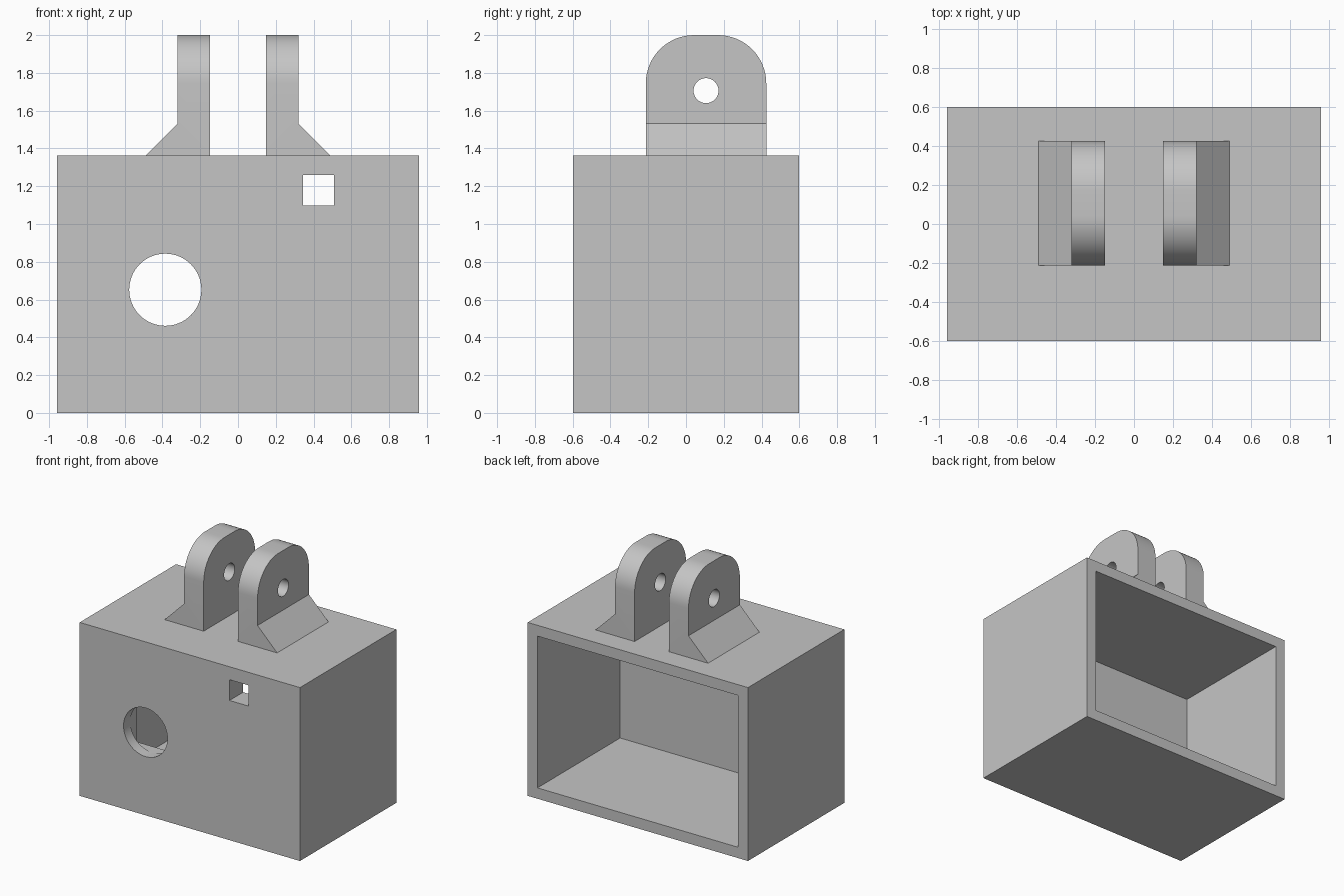
import bpy
import bmesh
from mathutils import Matrix, Vector

cube = bpy.data.objects.get("Cube")
if cube:
    bpy.data.objects.remove(cube, do_unlink=True)

GREY = (0.56, 0.56, 0.56, 1)
mat = bpy.data.materials.new("plain grey")
mat.use_nodes = True
mat.diffuse_color = GREY
mat.node_tree.nodes["Principled BSDF"].inputs["Base Color"].default_value = GREY

HALF_W, HALF_D, TOP = 0.957, 0.598, 1.362
WALL = 0.085
FRONT_WALL = 2 * WALL
ARM_FRONT, ARM_BACK = -0.213, 0.425
ARM_INNER, ARM_THICK = 0.149, 0.17


def finish(name, bm):
    bmesh.ops.recalc_face_normals(bm, faces=bm.faces[:])
    mesh = bpy.data.meshes.new(name)
    bm.to_mesh(mesh)
    bm.free()
    mesh.materials.append(mat)
    obj = bpy.data.objects.new(name, mesh)
    bpy.context.collection.objects.link(obj)
    return obj


def box(name, low, high):
    low, high = Vector(low), Vector(high)
    bm = bmesh.new()
    place = Matrix.Translation((low + high) / 2) @ Matrix.Diagonal((*(high - low), 1))
    bmesh.ops.create_cube(bm, size=1, matrix=place)
    return finish(name, bm)


def cylinder(name, centre, radius, depth, axis):
    bm = bmesh.new()
    turn = Matrix.Rotation(1.5707963, 4, "Y" if axis == "X" else "X")
    bmesh.ops.create_cone(bm, cap_ends=True, segments=64, radius1=radius, radius2=radius,
                          depth=depth, matrix=Matrix.Translation(centre) @ turn)
    return finish(name, bm)


def select_only(obj):
    bpy.ops.object.select_all(action="DESELECT")
    obj.select_set(True)
    bpy.context.view_layer.objects.active = obj


def cut(obj, cutter):
    cutter.hide_render = True
    select_only(obj)
    mod = obj.modifiers.new("cut", "BOOLEAN")
    mod.operation, mod.solver, mod.object = "DIFFERENCE", "EXACT", cutter
    bpy.ops.object.modifier_apply(modifier=mod.name)
    bpy.data.objects.remove(cutter, do_unlink=True)


# Housing, open at the back with a thicker front wall
housing = box("housing", (-HALF_W, -HALF_D, 0), (HALF_W, HALF_D, TOP))
inner_y = -HALF_D + FRONT_WALL
cut(housing, box("cavity_cutter", (-HALF_W + WALL, inner_y, WALL),
                 (HALF_W - WALL, HALF_D + 0.1, TOP - WALL)))

# Round opening with a square pocket behind it
hole_x, hole_z, hole_r = -0.385, 0.652, 0.192
cut(housing, box("pocket_cutter", (hole_x - hole_r, -HALF_D + WALL, hole_z - hole_r),
                 (hole_x + hole_r, inner_y + 0.1, hole_z + hole_r)))
cut(housing, cylinder("round_cutter", (hole_x, -HALF_D, hole_z),
                      hole_r - 0.001, 0.22, "Y"))

# Small square window
cut(housing, box("window_cutter", (0.345, -HALF_D - 0.1, 1.097),
                 (0.508, inner_y + 0.1, 1.26)))


# Mounting arms with flared feet, rounded tops and a pin hole
def arm(name, side):
    outer = ARM_INNER + ARM_THICK
    profile = [(ARM_INNER, TOP), (outer + ARM_THICK, TOP), (outer, TOP + ARM_THICK),
               (outer, 2), (ARM_INNER, 2)]
    bm = bmesh.new()
    face = bm.faces.new([bm.verts.new((side * x, ARM_FRONT, z)) for x, z in profile])
    grown = bmesh.ops.extrude_face_region(bm, geom=[face])["geom"]
    bmesh.ops.translate(bm, vec=(0, ARM_BACK - ARM_FRONT, 0),
                        verts=[v for v in grown if isinstance(v, bmesh.types.BMVert)])
    corners = [e for e in bm.edges
               if all(v.co.z > 1.99 for v in e.verts)
               and abs(e.verts[0].co.y - e.verts[1].co.y) < 0.01]
    bmesh.ops.bevel(bm, geom=corners, offset=0.256, segments=16, profile=0.5,
                    affect="EDGES")
    obj = finish(name, bm)
    cut(obj, cylinder("pin_cutter", (side * (ARM_INNER + ARM_THICK / 2), 0.106, 1.706),
                      0.066, 0.4, "X"))
    return obj


parts = [housing, arm("right_arm", -1), arm("left_arm", 1)]
for part in parts:
    select_only(part)
    bpy.ops.object.shade_smooth_by_angle(angle=0.5)
